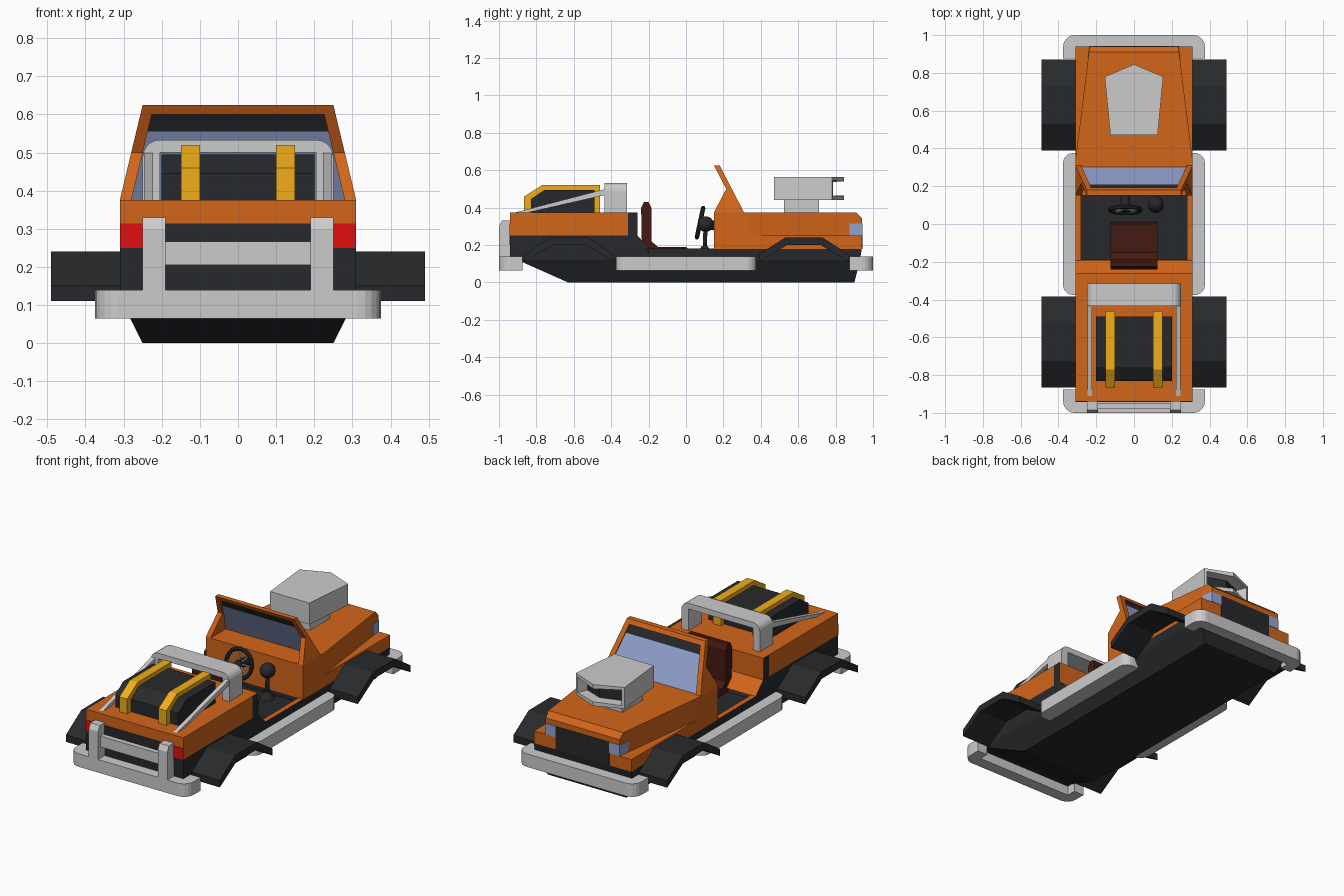
import bpy, bmesh, math
from mathutils import Vector

if "Cube" in bpy.data.objects:
    bpy.data.objects.remove(bpy.data.objects["Cube"])


def material(name, rgb):
    m = bpy.data.materials.new(name)
    m.diffuse_color = (*rgb, 1)
    m.use_nodes = True
    m.node_tree.nodes["Principled BSDF"].inputs["Base Color"].default_value = m.diffuse_color
    return m


ORANGE = material("orange_paint", (0.65, 0.13, 0.01))
DARK = material("dark_plastic", (0.02, 0.022, 0.025))
YELLOW = material("yellow_strap", (0.88, 0.42, 0.01))
RED = material("red_light", (0.75, 0.005, 0.005))
GLASS = material("blue_glass", (0.3, 0.38, 0.65))
LEATHER = material("brown_leather", (0.06, 0.01, 0.006))


def extrude(name, pts, lo, hi, axis="x", mat=None, edge_mat=None, mirror=False):
    """Extrude a 2D profile along an axis; lo and hi may be functions of the point."""
    place = {"x": lambda u, v, t: (t, u, v),
             "y": lambda u, v, t: (u, t, v),
             "z": lambda u, v, t: (u, v, t)}[axis]
    at = lambda f, p: f(*p) if callable(f) else f
    bm = bmesh.new()
    a = [bm.verts.new(place(*p, at(lo, p))) for p in pts]
    b = [bm.verts.new(place(*p, at(hi, p))) for p in pts]
    bm.faces.new(a)
    bm.faces.new(b)
    for i in range(len(pts)):
        j = (i + 1) % len(pts)
        bm.faces.new((a[i], a[j], b[j], b[i])).material_index = 1 if edge_mat else 0
    bmesh.ops.recalc_face_normals(bm, faces=bm.faces)
    me = bpy.data.meshes.new(name)
    bm.to_mesh(me)
    bm.free()
    ob = bpy.data.objects.new(name, me)
    bpy.context.collection.objects.link(ob)
    for m in (mat, edge_mat):
        if m:
            me.materials.append(m)
    if mirror:
        ob.modifiers.new("mirror", "MIRROR")
    return ob


def box(name, x, y, z, mat=None, mirror=False):
    return extrude(name, [(y[0], z[0]), (y[1], z[0]), (y[1], z[1]), (y[0], z[1])],
                   x[0], x[1], "x", mat, mirror=mirror)


def arc(cx, cy, r, a0, a1, n=5):
    return [(cx + r * math.cos(math.radians(a0 + (a1 - a0) * i / n)),
             cy + r * math.sin(math.radians(a0 + (a1 - a0) * i / n))) for i in range(n + 1)]


def finish(name, mat, smooth=True):
    ob = bpy.context.object
    ob.name = name
    if mat:
        ob.data.materials.append(mat)
    if smooth:
        bpy.ops.object.shade_smooth_by_angle()
    return ob


def rod(name, p, q, r, mat, r2=None, n=12):
    p, q = Vector(p), Vector(q)
    bpy.ops.mesh.primitive_cone_add(vertices=n, radius1=r, radius2=r if r2 is None else r2,
                                    depth=(q - p).length, location=(p + q) / 2,
                                    rotation=(q - p).to_track_quat("Z", "Y").to_euler())
    return finish(name, mat)


# Chassis pan and lower body
pan = lambda y, z: 0.25 + 0.5 * z
extrude("chassis_pan", [(-0.63, 0), (0.9, 0), (0.93, 0.12), (-0.9, 0.12)],
        lambda y, z: -pan(y, z), pan, "x", DARK)
extrude("lower_body", [(-0.9, 0.12), (0.93, 0.12), (0.94, 0.18), (0.15, 0.18), (0.15, 0.155),
                       (-0.2, 0.155), (-0.26, 0.25), (-0.94, 0.25), (-0.94, 0.12)],
        -0.31, 0.31, "x", DARK)
extrude("door_sill", [(-0.2, 0.15), (0.15, 0.15), (0.15, 0.182), (-0.2, 0.182)],
        0.28, 0.31, "x", DARK, ORANGE, True)

# Rear body with deck, seat bulkhead and lights
box("rear_body", (-0.31, 0.31), (-0.94, -0.31), (0.25, 0.375), ORANGE)
extrude("bulkhead", [(-0.31, 0.18), (-0.31, 0.375), (-0.26, 0.375), (-0.26, 0.25), (-0.19, 0.18)],
        -0.31, 0.31, "x", DARK, ORANGE)
box("tail_panel", (-0.25, 0.25), (-0.943, -0.93), (0.2, 0.314), DARK)
box("tail_light", (0.25, 0.31), (-0.943, -0.93), (0.25, 0.314), RED, True)

# Front body with tapered hood, grille and headlights
hood = lambda y, z: 0.31 - max(0, y - 0.34) * 0.125
box("front_lower_body", (-0.31, 0.31), (0.15, 0.94), (0.18, 0.25), ORANGE)
extrude("hood_rear", [(0.15, 0.25), (0.34, 0.25), (0.34, 0.375), (0.15, 0.375)],
        -0.31, 0.31, "x", ORANGE)
extrude("hood", [(0.34, 0.25), (0.94, 0.25), (0.94, 0.345), (0.91, 0.375), (0.34, 0.375)],
        lambda y, z: -hood(y, z), hood, "x", ORANGE)
box("grille", (-0.17, 0.17), (0.93, 0.943), (0.18, 0.314), DARK)
extrude("headlight", [(0.875, 0.252), (0.943, 0.252), (0.943, 0.314), (0.875, 0.314)],
        0.17, lambda y, z: hood(y, z) + 0.003, "x", GLASS, mirror=True)

# Windshield
w_out = lambda y, z: 0.31 - (z - 0.375) * 0.24
w_in = lambda y, z: w_out(y, z) - 0.03
front = lambda z: 0.31 - 0.52 * (z - 0.375)


def pane(z0, z1, d0, d1):
    return [(front(z0) - d0, z0), (front(z0) - d1, z0), (front(z1) - d1, z1), (front(z1) - d0, z1)]


extrude("windshield_pillar", [(0.15, 0.375), (0.215, 0.5), (0.15, 0.625), (0.18, 0.625), (0.31, 0.375)],
        w_in, w_out, "x", ORANGE, mirror=True)
for name, z0, z1, d0, d1, mat in (("windshield_top_rail", 0.6, 0.625, 0.0, 0.03, ORANGE),
                                  ("sun_strip", 0.555, 0.6, 0.008, 0.02, DARK),
                                  ("windshield_glass", 0.375, 0.555, 0.008, 0.02, GLASS)):
    extrude(name, pane(z0, z1, d0, d1), lambda y, z: -w_in(y, z), w_in, "x", mat)

# Fenders
for name, c in (("front_fender", 0.63), ("rear_fender", -0.625)):
    prof = [(-0.24, 0.11), (-0.24, 0.15), (-0.1, 0.24), (0.1, 0.24), (0.24, 0.15),
            (0.24, 0.11), (0.09, 0.2), (-0.09, 0.2)]
    extrude(name, [(c + y, z) for y, z in prof], 0.3, 0.49, "x", DARK, mirror=True)

# Bumpers, side steps and rear guard
bumper = (arc(-0.315, -0.94, 0.06, 180, 270) + arc(0.315, -0.94, 0.06, 270, 360)
          + [(0.375, -0.875), (0.31, -0.875), (0.31, -0.93), (-0.31, -0.93), (-0.31, -0.875), (-0.375, -0.875)])
for name, s in (("rear_bumper", 1), ("front_bumper", -1)):
    extrude(name, [(x, y * s) for x, y in bumper], 0.065, 0.14, "z")
extrude("side_step", [(0.28, -0.375)] + arc(0.325, -0.325, 0.05, 270, 360)
        + arc(0.325, 0.325, 0.05, 0, 90) + [(0.28, 0.375)], 0.065, 0.14, "z", mirror=True)
extrude("guard_upright", [(-1, 0.07), (-1, 0.3), (-0.985, 0.33), (-0.94, 0.33), (-0.94, 0.07)],
        0.19, 0.25, "x", mirror=True)
box("guard_crossbar", (-0.2, 0.2), (-0.98, -0.95), (0.205, 0.267))

# Roll bar with braces
extrude("roll_bar", [(0.25, 0.375)] + arc(0.205, 0.488, 0.045, 0, 90) + arc(-0.205, 0.488, 0.045, 90, 180)
        + [(-0.25, 0.375), (-0.205, 0.375), (-0.205, 0.5), (0.205, 0.5), (0.205, 0.375)],
        -0.435, -0.315, "y")
extrude("roll_bar_brace", [(-0.91, 0.375), (-0.84, 0.375), (-0.43, 0.468), (-0.43, 0.5)],
        0.223, 0.247, "x", mirror=True)

# Cargo bundle and straps
cargo = [(-0.83, 0.375), (-0.83, 0.445), (-0.757, 0.495), (-0.49, 0.495), (-0.49, 0.375)]
strap = [(-0.865, 0.375), (-0.865, 0.46), (-0.77, 0.52), (-0.46, 0.52), (-0.46, 0.375)]
extrude("cargo", cargo, -0.2, 0.2, "x", DARK)
extrude("cargo_strap", strap + cargo[::-1], 0.1, 0.15, "x", YELLOW, mirror=True)

# Hood scoop with sunken V-shaped mouth
scoop = extrude("hood_scoop", [(-0.125, 0.47), (0.125, 0.47), (0.155, 0.78), (0, 0.845), (-0.155, 0.78)],
                0.44, 0.563, "z")
scoop.data.materials.append(None)
scoop.data.materials.append(DARK)
bm = bmesh.new()
bm.from_mesh(scoop.data)
mouth = [f for f in bm.faces if f.normal.y > 0.7]
bmesh.ops.inset_region(bm, faces=mouth, thickness=0.024)
bmesh.ops.inset_region(bm, faces=mouth, thickness=0.001, depth=-0.06)
for f in mouth:
    f.material_index = 1
bm.to_mesh(scoop.data)
bm.free()
box("scoop_base", (-0.09, 0.09), (0.525, 0.71), (0.37, 0.442))

# Seat
seat = extrude("seat", [(-0.235, 0.155), (-0.24, 0.4), (-0.225, 0.43), (-0.2, 0.43), (-0.185, 0.4),
                        (-0.185, 0.22), (-0.15, 0.19), (0.0, 0.19), (0.01, 0.18), (0.01, 0.155)],
               -0.125, 0.125, "x", LEATHER)

# Steering wheel, column and spokes
centre, tilt = Vector((-0.045, 0.075, 0.32)), math.radians(78)
axis = Vector((0, -math.sin(tilt), math.cos(tilt)))
up = Vector((0, math.cos(tilt), math.sin(tilt)))
bpy.ops.mesh.primitive_torus_add(major_segments=24, minor_segments=8, major_radius=0.08,
                                 minor_radius=0.012, location=centre, rotation=(tilt, 0, 0))
finish("steering_wheel", DARK)
for i in range(8):
    a = i * math.pi / 4
    rod("wheel_spoke", centre, centre + 0.08 * (math.cos(a) * Vector((1, 0, 0)) + math.sin(a) * up),
        0.005, None, n=6)
rod("wheel_hub", centre + axis * 0.01, centre - axis * 0.015, 0.022, DARK)
rod("steering_column", centre, centre - axis * 0.1, 0.025, DARK)

# Gear shifter
rod("shifter_boot", (0.115, 0.1, 0.15), (0.115, 0.1, 0.195), 0.045, DARK, 0.015)
rod("shifter_stick", (0.115, 0.1, 0.18), (0.115, 0.105, 0.31), 0.011, DARK)
bpy.ops.mesh.primitive_uv_sphere_add(segments=16, ring_count=8, radius=0.042, location=(0.115, 0.105, 0.312))
finish("shifter_knob", DARK)
